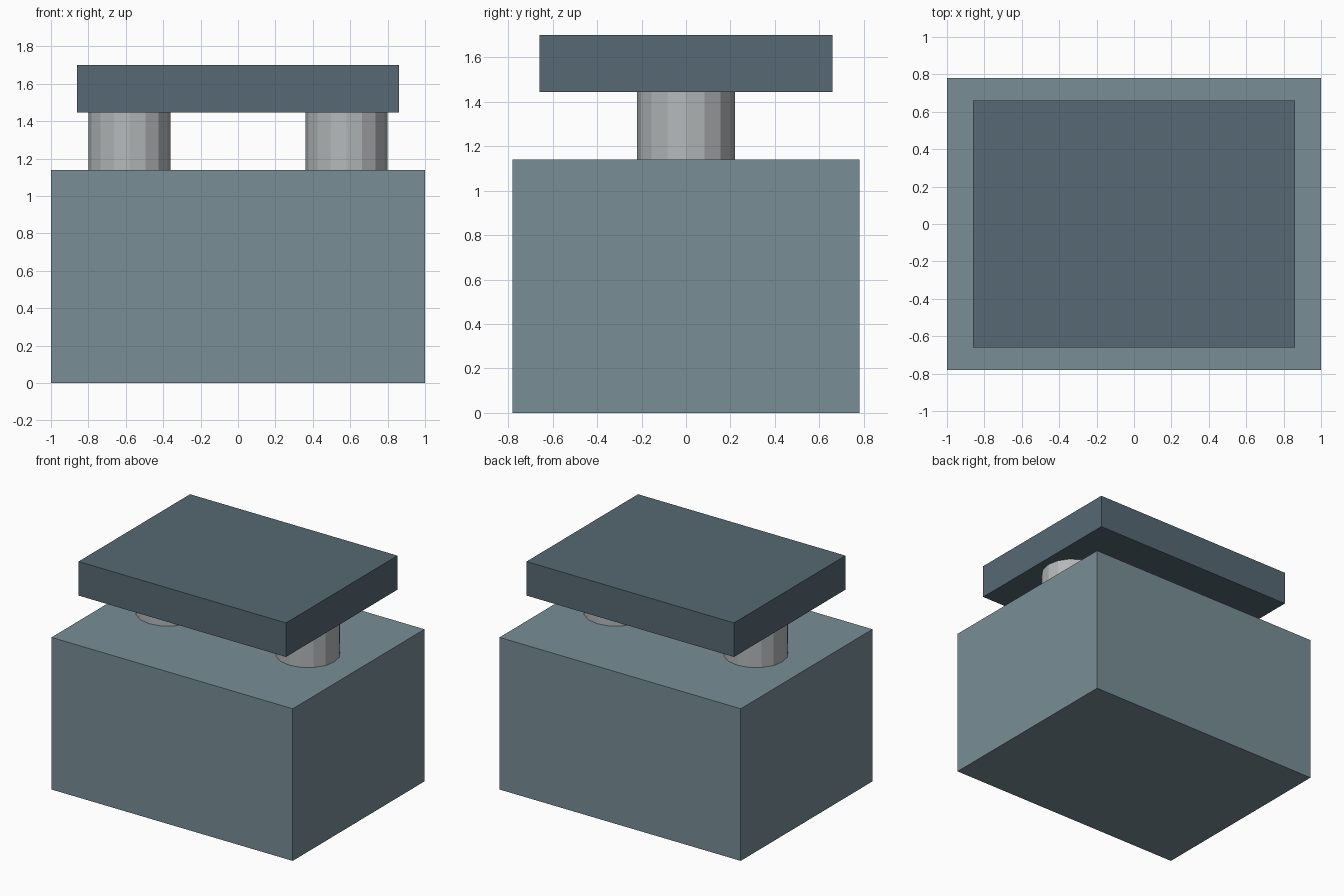
import bpy

cube = bpy.data.objects.get("Cube")
if cube:
    bpy.data.objects.remove(cube, do_unlink=True)


def material(name, srgb):
    """Flat material from an sRGB colour, stored as linear."""
    rgb = [((c / 255 + 0.055) / 1.055) ** 2.4 for c in srgb]
    mat = bpy.data.materials.new(name)
    mat.use_nodes = True
    mat.diffuse_color = (*rgb, 1)
    mat.node_tree.nodes["Principled BSDF"].inputs["Base Color"].default_value = (*rgb, 1)
    return mat


def finish(name, mat):
    obj = bpy.context.object
    obj.name = name
    obj.data.materials.append(mat)
    return obj


def box(name, size, bottom, mat):
    bpy.ops.mesh.primitive_cube_add(size=1, location=(0, 0, bottom + size[2] / 2))
    obj = finish(name, mat)
    obj.scale = size
    bpy.ops.object.transform_apply(location=False, rotation=False, scale=True)


body_mat = material("blue grey", (120, 142, 150))
lid_mat = material("dark slate", (86, 104, 115))
post_mat = material("light grey", (180, 184, 185))

BODY_TOP, LID_BOTTOM, LID_TOP = 1.14, 1.445, 1.70

# Main block and the raised slab above it
box("body", (2.0, 1.56, BODY_TOP), 0, body_mat)
box("raised_lid", (1.72, 1.32, LID_TOP - LID_BOTTOM), LID_BOTTOM, lid_mat)

# Two faceted posts carrying the slab
for side, name in ((1, "left_post"), (-1, "right_post")):
    bpy.ops.mesh.primitive_cylinder_add(
        vertices=16, radius=0.22, depth=LID_BOTTOM - BODY_TOP,
        location=(side * 0.58, 0, (BODY_TOP + LID_BOTTOM) / 2))
    finish(name, post_mat)
